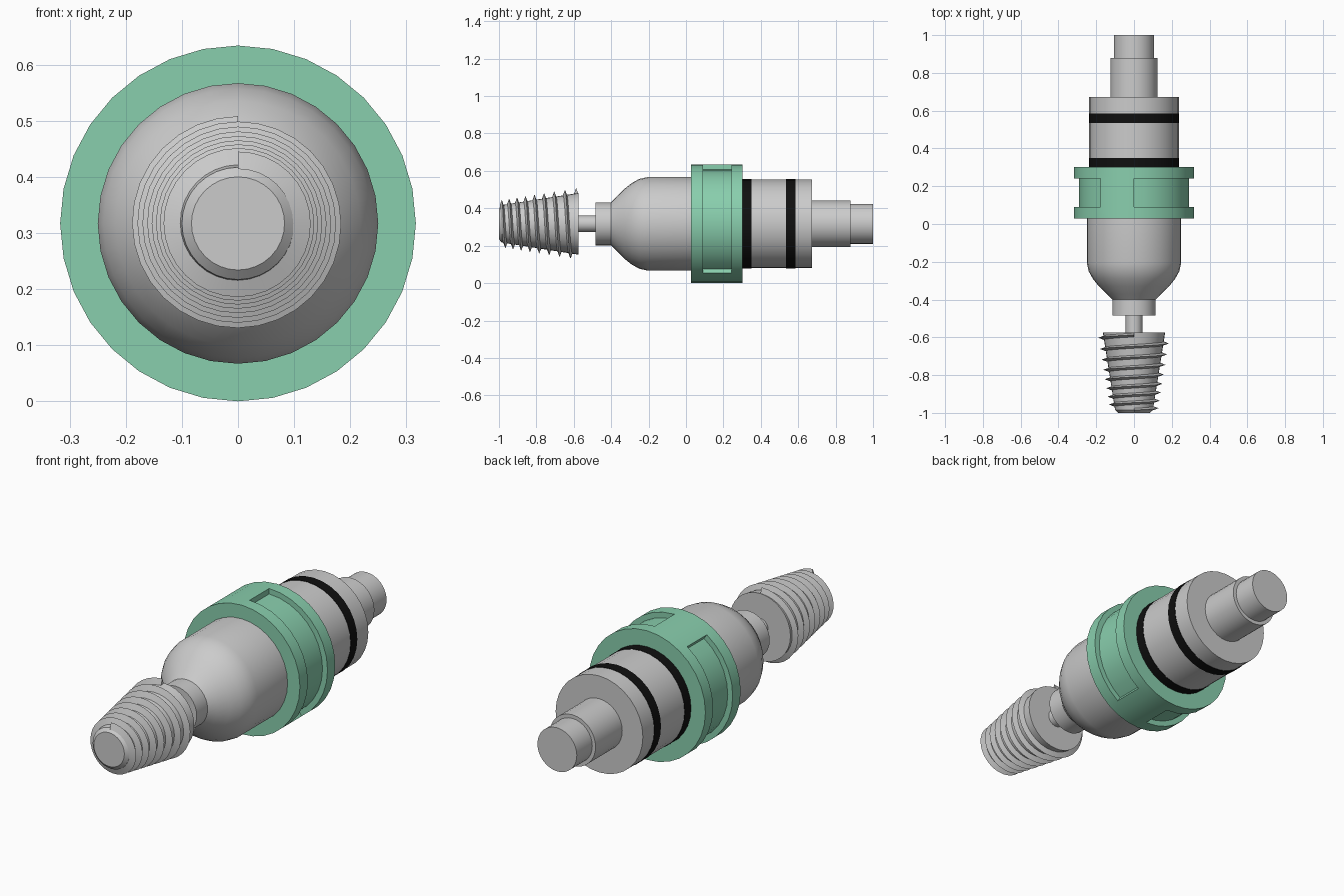
import bpy, bmesh, math

if "Cube" in bpy.data.objects:
    bpy.data.objects.remove(bpy.data.objects["Cube"])

SIDES = 32
ZC = 0.317          # height of the long axis


def material(name, colour):
    m = bpy.data.materials.new(name)
    m.diffuse_color = (*colour, 1)
    m.use_nodes = True
    m.node_tree.nodes["Principled BSDF"].inputs["Base Color"].default_value = m.diffuse_color
    return m


def polar(r, a, y):
    return (r * math.cos(a), y, ZC + r * math.sin(a))


def finish(name, bm, mat=None, angle=30):
    bmesh.ops.recalc_face_normals(bm, faces=bm.faces)
    mesh = bpy.data.meshes.new(name)
    bm.to_mesh(mesh)
    bm.free()
    ob = bpy.data.objects.new(name, mesh)
    bpy.context.collection.objects.link(ob)
    if mat:
        mesh.materials.append(mat)
    bpy.ops.object.select_all(action='DESELECT')
    ob.select_set(True)
    bpy.context.view_layer.objects.active = ob
    bpy.ops.object.shade_smooth_by_angle(angle=math.radians(angle))
    return ob


def lathe(profile, closed=False):
    """Spin (y, r) points round the long axis; open profiles get end caps."""
    bm = bmesh.new()
    rings = [[bm.verts.new(polar(r, 2 * math.pi * i / SIDES, y)) for i in range(SIDES)]
             for y, r in profile]
    pairs = list(zip(rings, rings[1:]))
    if closed:
        pairs.append((rings[-1], rings[0]))
    else:
        bm.faces.new(rings[0])
        bm.faces.new(rings[-1])
    for a, b in pairs:
        for i in range(SIDES):
            j = (i + 1) % SIDES
            bm.faces.new((a[i], a[j], b[j], b[i]))
    return bm


green = material("green", (0.25, 0.62, 0.42))
black = material("black", (0.005, 0.005, 0.005))

# Main body: neck, dome, barrel, rear housing and stepped shaft
finish("body", lathe([
    (-0.485, 0.115), (-0.40, 0.115), (-0.37, 0.145), (-0.33, 0.186), (-0.29, 0.218),
    (-0.25, 0.24), (-0.205, 0.25), (0.05, 0.25), (0.05, 0.237), (0.673, 0.237),
    (0.673, 0.125), (0.88, 0.125), (0.88, 0.107), (1.0, 0.107)]))

# Black seals on the rear housing
for name, y in (("front_seal", 0.30), ("rear_seal", 0.535)):
    finish(name, lathe([(y, 0.23), (y, 0.239), (y + 0.05, 0.239), (y + 0.05, 0.23)], True), black)

# Green collar with two long pockets, separated by a rib at top and bottom
bm = lathe([(0.028, 0.238), (0.028, 0.317), (0.09, 0.317), (0.242, 0.317),
            (0.302, 0.317), (0.302, 0.235)], True)
pockets = []
for f in bm.faces:
    c = f.calc_center_median()
    if 0.1 < c.y < 0.23 and math.hypot(c.x, c.z - ZC) > 0.3:
        a = math.degrees(math.atan2(c.z - ZC, c.x))
        if -56.25 < a < 90 or a > 123.75 or a < -90:
            pockets.append(f)
floor = bmesh.ops.extrude_face_region(bm, geom=pockets)["geom"]
for v in floor:
    if isinstance(v, bmesh.types.BMVert):
        v.co.x *= 0.29 / 0.317
        v.co.z = ZC + (v.co.z - ZC) * 0.29 / 0.317
stale = [f for f in pockets if f.is_valid]
if stale:
    bmesh.ops.delete(bm, geom=stale, context='FACES')
finish("collar", bm, green)

# Tapered screw core with its thin link shaft
finish("screw_core", lathe([(-1.0, 0.083), (-0.985, 0.10), (-0.575, 0.165),
                            (-0.575, 0.044), (-0.48, 0.044)]))

# Right-handed thread, its pitch growing towards the wide end
TURNS = 8
bm = bmesh.new()
steps = TURNS * SIDES
rows = []
for i in range(steps + 1):
    t = i / steps
    y = -0.985 + 0.398 * (0.76 * t + 0.24 * t * t)
    a = math.pi / 2 - 2 * math.pi * TURNS * t
    core = 0.10 + 0.065 * (y + 0.985) / 0.41
    rows.append([bm.verts.new(polar(r, a, y + d)) for r, d in
                 ((core - 0.003, -0.011), (core + 0.028, 0), (core - 0.003, 0.011))])
for p, q in zip(rows, rows[1:]):
    for k in range(3):
        n = (k + 1) % 3
        bm.faces.new((p[k], p[n], q[n], q[k]))
bm.faces.new(rows[0])
bm.faces.new(rows[-1])
finish("screw_thread", bm)
